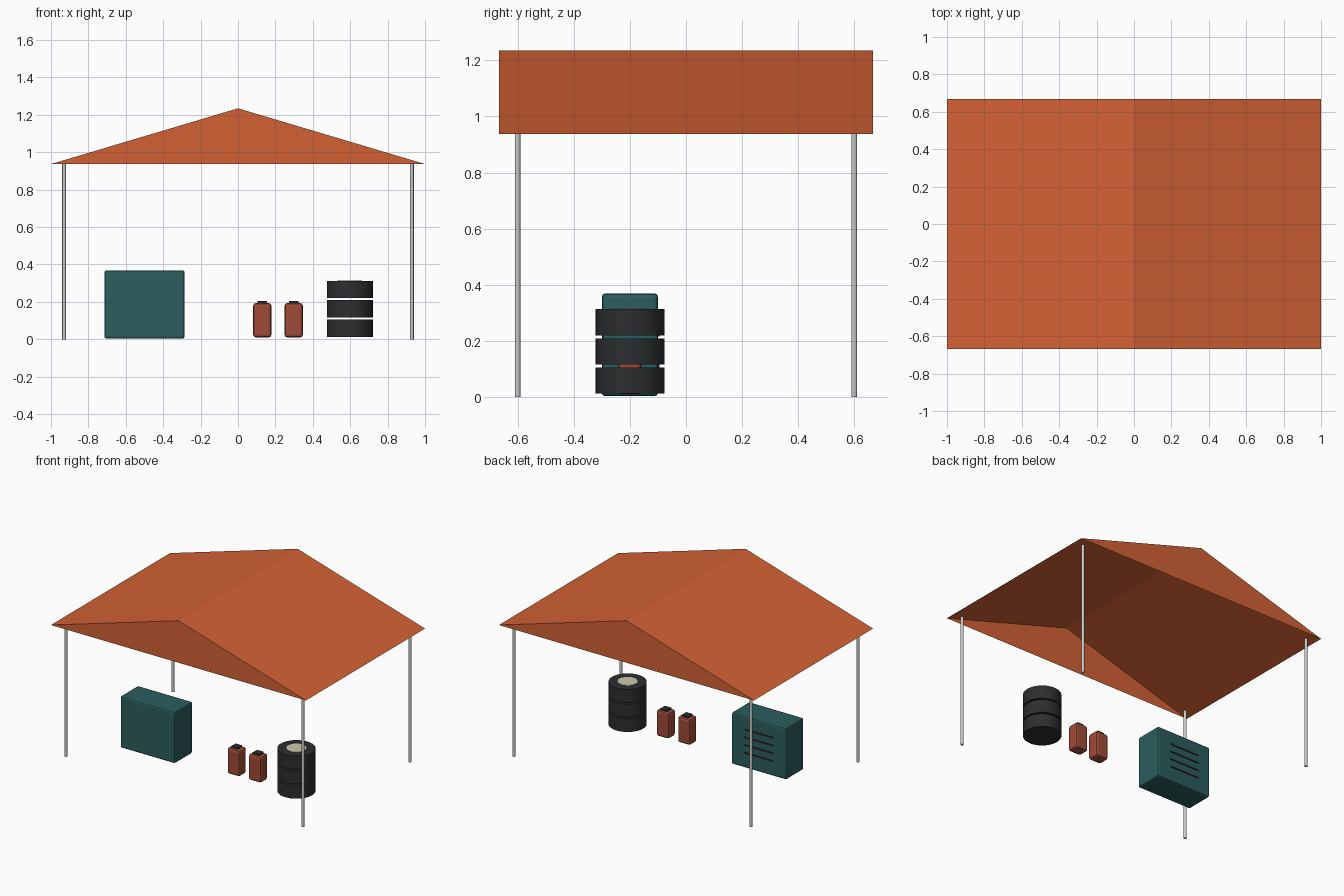
import bpy, bmesh, math

if "Cube" in bpy.data.objects:
    bpy.data.objects.remove(bpy.data.objects["Cube"])


def material(name, rgb):
    m = bpy.data.materials.new(name)
    m.diffuse_color = (*rgb, 1)
    m.use_nodes = True
    m.node_tree.nodes["Principled BSDF"].inputs["Base Color"].default_value = m.diffuse_color
    return m


ORANGE = material("orange_canvas", (0.65, 0.12, 0.035))
TEAL = material("teal_paint", (0.025, 0.11, 0.11))
RED = material("red_can", (0.35, 0.07, 0.038))
BLACK = material("black_rubber", (0.025, 0.027, 0.03))
CREAM = material("cream_hub", (0.62, 0.58, 0.42))


def new_object(name, bm, mat=None):
    bmesh.ops.recalc_face_normals(bm, faces=bm.faces)
    me = bpy.data.meshes.new(name)
    bm.to_mesh(me)
    bm.free()
    ob = bpy.data.objects.new(name, me)
    bpy.context.collection.objects.link(ob)
    if mat:
        me.materials.append(mat)
    return ob


def box(name, centre, size, mat=None, bevel=0):
    bm = bmesh.new()
    bmesh.ops.create_cube(bm, size=1)
    bmesh.ops.scale(bm, vec=size, verts=bm.verts)
    ob = new_object(name, bm, mat)
    ob.location = centre
    if bevel:
        mod = ob.modifiers.new("bevel", 'BEVEL')
        mod.width = bevel
        mod.segments = 2
    return ob


def cylinder(name, x, y, z0, z1, radius, sides, mat=None):
    bpy.ops.mesh.primitive_cylinder_add(
        vertices=sides, radius=radius, depth=z1 - z0,
        location=(x, y, (z0 + z1) / 2))
    ob = bpy.context.object
    ob.name = name
    if mat:
        ob.data.materials.append(mat)
    bpy.ops.object.shade_smooth_by_angle(angle=math.radians(35))
    return ob


# canopy: two slopes and two gable ends, open underneath
bm = bmesh.new()
profile = [(-1, 0.937), (0, 1.235), (1, 0.937)]
front, back = [[bm.verts.new((x, y, z)) for x, z in profile]
               for y in (-0.667, 0.667)]
for i in range(2):
    bm.faces.new((front[i], front[i + 1], back[i + 1], back[i]))
bm.faces.new(front)
bm.faces.new(back)
new_object("canopy_roof", bm, ORANGE)

# four poles
for sx, side in ((-1, "left"), (1, "right")):
    for sy, end in ((-1, "front"), (1, "back")):
        cylinder(f"{end}_{side}_pole", sx * 0.93, sy * 0.6, 0, 0.94, 0.01, 12)

# cabinet with four vent slats on its back
box("cabinet", (-0.5, -0.2, 0.186), (0.43, 0.2, 0.366), TEAL, 0.012)
for i in range(4):
    box(f"vent_slat_{i + 1}", (-0.503, -0.1, 0.11 + 0.055 * i),
        (0.23, 0.01, 0.01), BLACK)

# two fuel cans with caps
for i, x in enumerate((0.13, 0.298)):
    box(f"fuel_can_{i + 1}", (x, -0.2, 0.102), (0.098, 0.082, 0.184), RED, 0.015)
    box(f"can_cap_{i + 1}", (x, -0.2, 0.197), (0.05, 0.05, 0.016), BLACK)

# stack of three tyres with a hub disc on top
for i in range(3):
    z = 0.012 + 0.104 * i
    cylinder(f"tyre_{i + 1}", 0.598, -0.2, z, z + 0.093, 0.123, 32, BLACK)
cylinder("tyre_hub", 0.598, -0.2, 0.30, 0.3155, 0.065, 24, CREAM)
